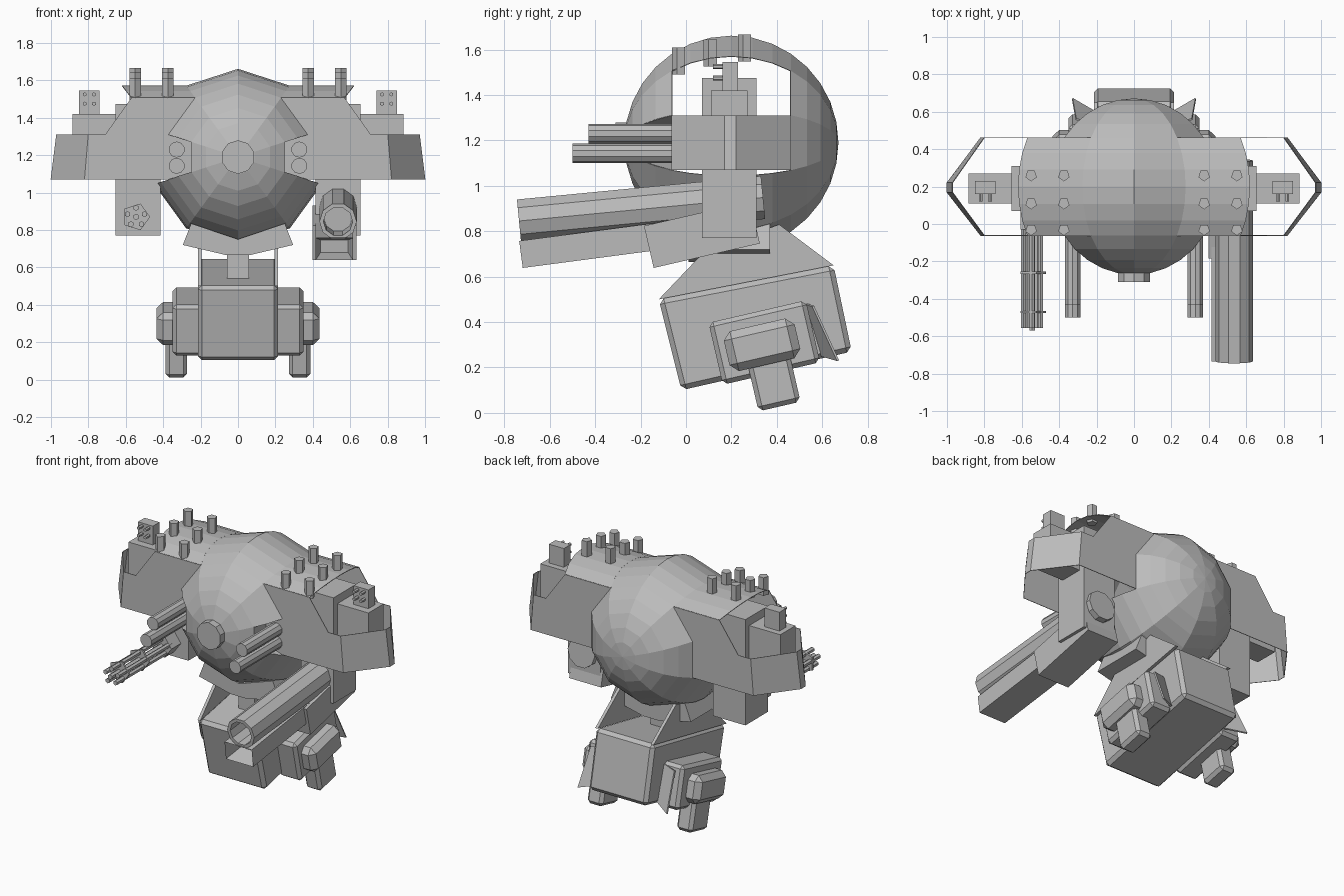
import bpy, bmesh, math
from mathutils import Matrix, Vector

if "Cube" in bpy.data.objects:
    bpy.data.objects.remove(bpy.data.objects["Cube"])

grey = bpy.data.materials.new("armour_grey")
grey.diffuse_color = (0.5, 0.5, 0.5, 1)
grey.use_nodes = True
grey.node_tree.nodes["Principled BSDF"].inputs["Base Color"].default_value = grey.diffuse_color
TILT = math.radians(13)


def finish(name, bm, bevel=0.0, fix=True):
    if fix:
        bmesh.ops.recalc_face_normals(bm, faces=bm.faces)
    me = bpy.data.meshes.new(name)
    bm.to_mesh(me)
    bm.free()
    me.materials.append(grey)
    ob = bpy.data.objects.new(name, me)
    bpy.context.collection.objects.link(ob)
    if bevel:
        m = ob.modifiers.new("bevel", 'BEVEL')
        m.width, m.segments = bevel, 1
    return ob


def box(name, c, s, tilt=0.0, bevel=0.0):
    bm = bmesh.new()
    mat = Matrix.Translation(c) @ Matrix.Rotation(tilt, 4, 'X') @ Matrix.Diagonal((*s, 1))
    bmesh.ops.create_cube(bm, size=1, matrix=mat)
    return finish(name, bm, bevel)


def rod(name, p, q, r, n, spin=0.0):
    """Closed cylinder from p to q."""
    p, q = Vector(p), Vector(q)
    d = q - p
    bm = bmesh.new()
    mat = Matrix.Translation((p + q) / 2) @ d.to_track_quat('Z', 'Y').to_matrix().to_4x4() @ Matrix.Rotation(spin, 4, 'Z')
    bmesh.ops.create_cone(bm, cap_ends=True, segments=n, radius1=r, radius2=r, depth=d.length, matrix=mat)
    return finish(name, bm)


def prism(name, pts, lo, hi, axis, bevel=0.0):
    """Profile swept along x (points y,z) or along y (points x,z)."""
    place = (lambda a, b, t: (t, a, b)) if axis == 'x' else (lambda a, b, t: (a, t, b))
    bm = bmesh.new()
    A = [bm.verts.new(place(a, b, lo)) for a, b in pts]
    B = [bm.verts.new(place(a, b, hi)) for a, b in pts]
    bm.faces.new(A)
    bm.faces.new(B[::-1])
    for i in range(len(pts)):
        j = (i + 1) % len(pts)
        bm.faces.new((A[i], B[i], B[j], A[j]))
    return finish(name, bm, bevel)


def sheet(name, polys, thick=0.004):
    bm = bmesh.new()
    for poly in polys:
        bm.faces.new([bm.verts.new(p) for p in poly])
    bmesh.ops.remove_doubles(bm, verts=bm.verts, dist=0.0005)
    ob = finish(name, bm)
    m = ob.modifiers.new("thickness", 'SOLIDIFY')
    m.thickness, m.offset = thick, 0
    return ob


# Round hull: ten-sided ball with poles front and back, open at the shoulders
R, CY, CZ, RINGS, SEG = 0.47, 0.2, 1.19, 16, 10


def hull_pt(i, k):
    t, a = math.pi * i / RINGS, 2 * math.pi * k / SEG
    return (R * math.sin(t) * math.sin(a), CY - R * math.cos(t), CZ + R * math.sin(t) * math.cos(a))


hull = []
for i in range(RINGS):
    for k in range(SEG):
        if 5 <= i <= 10 and k in (1, 2, 7, 8) or i in (3, 4) and k in (2, 7):
            continue
        q = [hull_pt(i, k), hull_pt(i, k + 1), hull_pt(i + 1, k + 1), hull_pt(i + 1, k)]
        hull.append(q[1:] if i == 0 else q[:3] if i == RINGS - 1 else q)
sheet("hull", hull, 0.003)
rod("nose_cap", (0, -0.31, CZ), (0, -0.24, CZ), 0.09, 10)

F, B = hull_pt(5, 0)[1], hull_pt(11, 0)[1]
for s, side in ((-1, "left"), (1, "right")):
    # Shoulder roof continuing the hull line outward
    roof = []
    for i in range(5, 11):
        a, b = hull_pt(i, 1), hull_pt(i + 1, 1)
        out = [0.57 + 0.05 * (math.sin(math.pi * j / RINGS) - 0.831) / 0.169 for j in (i, i + 1)]
        roof.append([(s * a[0], a[1], a[2]), (s * b[0], b[1], b[2]),
                     (s * out[1], b[1], b[2]), (s * out[0], a[1], a[2])])
    sheet(side + "_shoulder_roof", roof)

    # Front and back shoulder walls with the folded end panels
    walls = []
    for y, tip in ((F, 0.17), (B, 0.22)):
        walls.append([(s * x, y, z) for x, z in ((0.23, 1.506), (0.57, 1.506), (0.71, 1.31), (0.80, 1.31),
                                                 (0.82, 1.07), (0.372, 1.07))])
        walls.append([(s * 0.80, y, 1.31), (s * 0.97, tip, 1.31), (s * 1.0, tip, 1.07), (s * 0.82, y, 1.07)])
    walls.append([(s * 0.97, 0.17, 1.31), (s * 0.97, 0.22, 1.31), (s * 1.0, 0.22, 1.07), (s * 1.0, 0.17, 1.07)])
    sheet(side + "_shoulder_walls", walls)

    # Recessed cheek holding two gun tubes
    P = [hull_pt(i, k) for i, k in ((3, 2), (4, 2), (5, 2), (5, 3), (4, 3), (3, 3))]
    P = [(s * x, y, z) for x, y, z in P]
    t_in, b_in = (P[0][0], F, P[0][2]), (P[5][0], F, P[5][2])
    sheet(side + "_cheek_recess", [[t_in, P[2], P[3], b_in], [P[0], t_in, b_in, P[5]],
                                   [P[0], P[1], P[2], t_in], [P[5], P[4], P[3], b_in]])
    for y, z in ((-0.43, 1.23), (-0.50, 1.143)):
        rod(side + "_cheek_gun", (s * 0.328, y, z), (s * 0.328, 0.0, z), 0.043, 10)

    # Roof pegs
    for x in (0.375, 0.55):
        for y, z in ((-0.03, 1.61), (0.11, 1.645), (0.26, 1.667)):
            rod(side + "_roof_peg", (s * x, y, z - 0.12), (s * x, y, z), 0.032, 5)

    # Arm strut, outer pod and small four-barrel turret
    box(side + "_arm_strut", (s * 0.535, 0.19, 1.122), (0.24, 0.24, 0.705))
    box(side + "_outer_pod", (s * 0.765, 0.19, 1.30), (0.24, 0.16, 0.24))
    box(side + "_small_turret", (s * 0.795, 0.195, 1.48), (0.11, 0.07, 0.13))
    for x in (0.77, 0.82):
        for z in (1.475, 1.525):
            rod(side + "_turret_barrel", (s * x, 0.12, z), (s * x, 0.17, z), 0.011, 6)

    # Pelvis cheek plate, hip bracket, hip pod and leg stub
    prism(side + "_pelvis_plate", [(-0.12, 0.5), (0.08, 0.71), (0.41, 0.83), (0.65, 0.65)],
          s * 0.195, s * 0.215, 'x')
    box(side + "_hip_bracket", (s * 0.27, 0.345, 0.31), (0.16, 0.44, 0.28), TILT, 0.02)
    sheet(side + "_hip_flange", [[(s * 0.21, 0.53, 0.48), (s * 0.31, 0.56, 0.47),
                                  (s * 0.33, 0.67, 0.23), (s * 0.21, 0.60, 0.25)]], 0.01)
    box(side + "_hip_pod", (s * 0.37, 0.335, 0.30), (0.13, 0.32, 0.18), TILT, 0.035)
    box(side + "_leg_stub", (s * 0.33, 0.385, 0.145), (0.115, 0.19, 0.24), TILT, 0.02)

# Left rotary gun
GX, GZ = -0.545, 0.87
rod("rotary_gun_mount", (GX, -0.03, GZ), (GX, 0.1, GZ), 0.075, 5, math.pi / 2)
for y in (-0.47, -0.26):
    rod("rotary_gun_ring", (GX, y - 0.006, GZ), (GX, y + 0.006, GZ), 0.075, 5, math.pi / 2)
rod("rotary_gun_core", (GX, -0.57, GZ), (GX, 0, GZ), 0.017, 6)
for k in range(5):
    a = math.pi / 2 + k * math.tau / 5
    x, z = GX + 0.048 * math.cos(a), GZ + 0.048 * math.sin(a)
    rod("rotary_gun_barrel", (x, -0.555, z), (x, 0, z), 0.016, 6)

# Right heavy cannon with a hollow muzzle
bm = bmesh.new()
loops = []
for y, r in ((0.54, 0.0), (0.54, 0.1), (-0.54, 0.1), (-0.54, 0.078), (-0.30, 0.078)):
    loops.append([bm.verts.new((max(r, 0.001) * math.cos(k * math.tau / 10), y,
                                max(r, 0.001) * math.sin(k * math.tau / 10))) for k in range(10)])
for a, b in zip(loops, loops[1:]):
    for k in range(10):
        bm.faces.new((a[k], a[(k + 1) % 10], b[(k + 1) % 10], b[k]))
bm.faces.new(loops[0])
bm.faces.new(loops[-1])
bm.transform(Matrix.Translation((0.535, -0.198, 0.897)) @ Matrix.Rotation(math.radians(5.5), 4, 'X'))
finish("heavy_cannon", bm)

# Slotted box under the cannon
bm = bmesh.new()
bmesh.ops.create_cube(bm, size=1, matrix=Matrix.Diagonal((0.20, 0.72, 0.12, 1)))
front = [f for f in bm.faces if f.normal.y < -0.9]
bmesh.ops.inset_region(bm, faces=front, thickness=0.038)
bmesh.ops.translate(bm, verts=front[0].verts, vec=(0, 0.12, 0))
bm.transform(Matrix.Translation((0.515, -0.37, 0.745)) @ Matrix.Rotation(math.radians(7.5), 4, 'X'))
finish("under_cannon_box", bm)
box("cannon_cradle", (0.517, 0.07, 0.785), (0.235, 0.48, 0.19), TILT)

# Waist collar and neck column
prism("waist_collar", [(0, 0.75), (0.25, 0.835), (0.295, 0.72), (0.06, 0.665), (-0.06, 0.665),
                       (-0.295, 0.72), (-0.25, 0.835)], 0.01, 0.37, 'y')
box("neck_column", (0, 0.19, 0.66), (0.12, 0.2, 0.26))

# Tilted pelvis block
prism("pelvis", [(-0.12, 0.5), (-0.02, 0.1), (0.73, 0.27), (0.65, 0.65)], -0.215, 0.215, 'x', 0.022)
